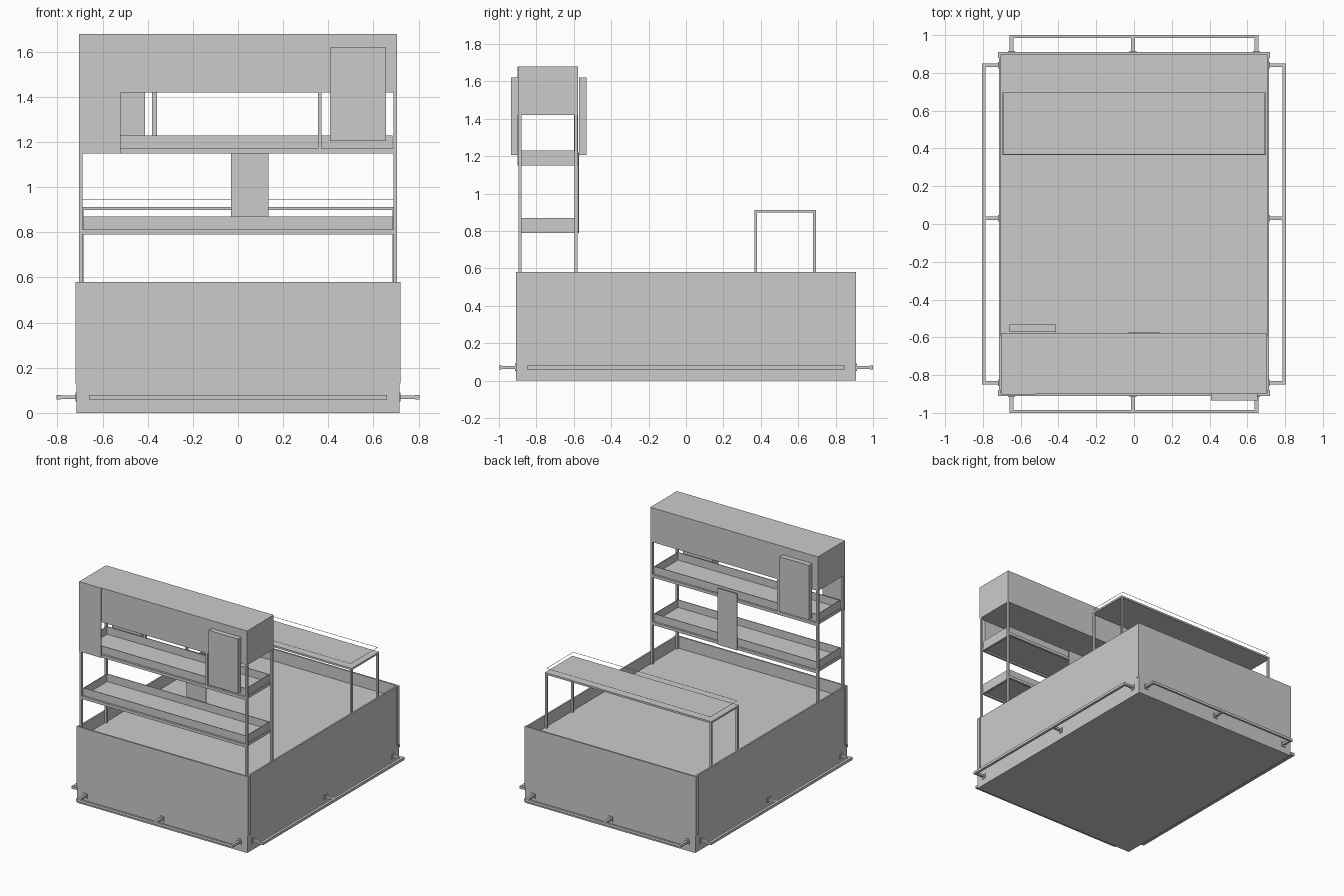
import bpy, bmesh
from mathutils import Vector

if "Cube" in bpy.data.objects:
    bpy.data.objects.remove(bpy.data.objects["Cube"])


def boxes(name, spans):
    """One object made of boxes given as (x0, x1, y0, y1, z0, z1)."""
    bm = bmesh.new()
    for x0, x1, y0, y1, z0, z1 in spans:
        vs = bmesh.ops.create_cube(bm, size=1)["verts"]
        for v in vs:
            v.co = Vector(((x0 + x1) / 2 + v.co.x * (x1 - x0),
                           (y0 + y1) / 2 + v.co.y * (y1 - y0),
                           (z0 + z1) / 2 + v.co.z * (z1 - z0)))
    me = bpy.data.meshes.new(name)
    bm.to_mesh(me)
    bm.free()
    ob = bpy.data.objects.new(name, me)
    bpy.context.collection.objects.link(ob)
    return ob


def ring(x0, x1, y0, y1, z0, z1, t):
    """Four butted walls around a rectangle."""
    return [(x0, x1, y0, y0 + t, z0, z1), (x0, x1, y1 - t, y1, z0, z1),
            (x0, x0 + t, y0 + t, y1 - t, z0, z1), (x1 - t, x1, y0 + t, y1 - t, z0, z1)]


def posts(xs, ys, z0, z1, t):
    return [(x - t / 2, x + t / 2, y - t / 2, y + t / 2, z0, z1) for x in xs for y in ys]


# Base bin with a sunken display deck
boxes("bin_walls", ring(-0.715, 0.715, -0.91, 0.91, 0, 0.58, 0.012))
boxes("bin_deck", [(-0.703, 0.703, -0.898, 0.898, 0.47, 0.49)])
boxes("bin_bottom", [(-0.703, 0.703, -0.898, 0.898, 0, 0.015)])

# Thin corner guards on the side panels
boxes("corner_guards", [(s * 0.718 - 0.003, s * 0.718 + 0.003, y - 0.015, y + 0.015, 0.13, 0.579)
                        for s in (-1, 1) for y in (-0.895, 0.895)])

# Bumper rails with brackets and mounting plates
rails, brackets = [], []
for s in (-1, 1):
    def span(a, b):
        return tuple(sorted((s * a, s * b)))
    rails.append((-0.66, 0.66, *span(0.985, 1.0), 0.06, 0.08))
    rails.append((*span(0.785, 0.805), -0.85, 0.85, 0.06, 0.08))
    for x in (-0.648, -0.005, 0.648):
        brackets.append((x - 0.01, x + 0.01, *span(0.91, 0.986), 0.062, 0.078))
        brackets.append((x - 0.018, x + 0.018, *span(0.908, 0.915), 0.05, 0.09))
    for y in (-0.84, 0.03, 0.84):
        brackets.append((*span(0.71, 0.786), y - 0.01, y + 0.01, 0.062, 0.078))
        brackets.append((*span(0.713, 0.72), y - 0.018, y + 0.018, 0.05, 0.09))
boxes("bumper_rails", rails)
boxes("bumper_brackets", brackets)

# Rear raised table
boxes("table_top", [(-0.70, 0.70, 0.365, 0.695, 0.898, 0.912)])
boxes("table_legs", posts((-0.692, 0.692), (0.373, 0.687), 0.49, 0.90, 0.015))
boxes("table_guard_rim", ring(-0.69, 0.69, 0.368, 0.692, 0.943, 0.945, 0.002))

# Shelf tower: uprights, frames and two trays
boxes("tower_posts", posts((-0.697, 0.697), (-0.888, -0.588), 0.49, 1.42, 0.017))
for label, z in (("lower", 0.79), ("upper", 1.15)):
    boxes(label + "_shelf_frame", ring(-0.69, 0.69, -0.895, -0.58, z, z + 0.022, 0.017))
    boxes(label + "_tray_floor", [(-0.685, 0.685, -0.88, -0.595, z + 0.012, z + 0.022)])
    boxes(label + "_tray_walls", ring(-0.685, 0.685, -0.88, -0.595, z + 0.022, z + 0.08, 0.005))

# Header box, and the full-height panel at its front left
boxes("header", [(-0.705, 0.705, -0.898, -0.578, 1.42, 1.68)])
boxes("front_left_panel", [(-0.705, -0.52, -0.902, -0.895, 1.15, 1.68)])

# Centre panel on the back of the tower
boxes("centre_back_panel", [(-0.03, 0.135, -0.578, -0.572, 0.79, 1.22)])

# Sign boards and the slim uprights beside them
boxes("front_sign", [(0.408, 0.655, -0.935, -0.898, 1.205, 1.62)])
boxes("back_sign", [(-0.66, -0.412, -0.572, -0.533, 1.205, 1.62)])
boxes("sign_uprights", posts((0.362,), (-0.888,), 1.15, 1.42, 0.017)
      + posts((-0.37,), (-0.588,), 1.15, 1.42, 0.02))
